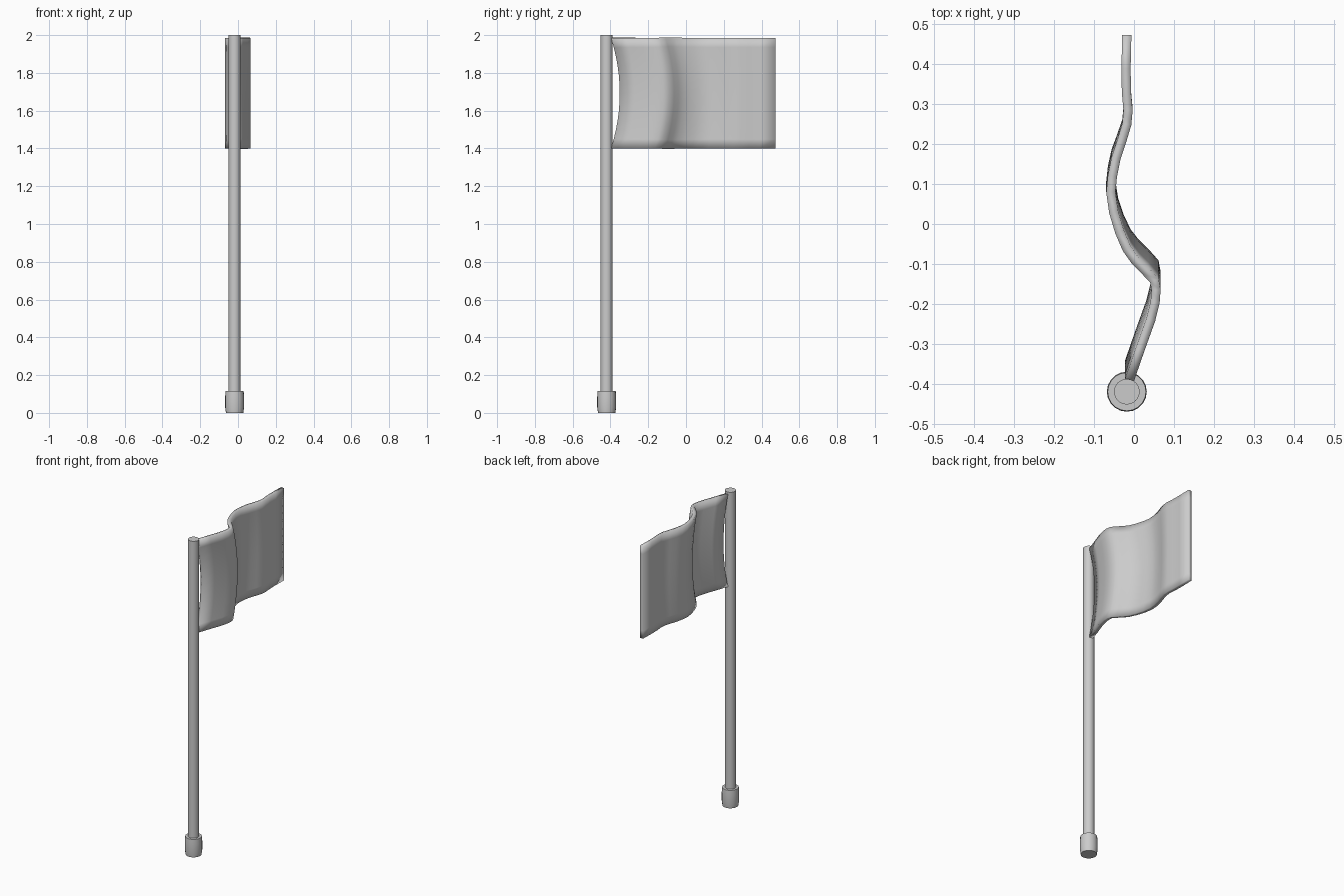
import bpy, bmesh, math

if "Cube" in bpy.data.objects:
    bpy.data.objects.remove(bpy.data.objects["Cube"])

POLE_X, POLE_Y = -0.018, -0.42


def lathe(name, profile, sides):
    """Closed round part from (radius, z) rings around the pole axis."""
    bm = bmesh.new()
    rings = []
    for r, z in profile:
        rings.append([bm.verts.new((POLE_X + r * math.cos(2 * math.pi * i / sides),
                                    POLE_Y + r * math.sin(2 * math.pi * i / sides), z))
                      for i in range(sides)])
    for a, b in zip(rings, rings[1:]):
        for i in range(sides):
            j = (i + 1) % sides
            bm.faces.new((a[i], a[j], b[j], b[i]))
    bm.faces.new(rings[0][::-1])
    bm.faces.new(rings[-1])
    return finish(name, bm)


def finish(name, bm):
    bmesh.ops.recalc_face_normals(bm, faces=bm.faces)
    mesh = bpy.data.meshes.new(name)
    bm.to_mesh(mesh)
    bm.free()
    ob = bpy.data.objects.new(name, mesh)
    bpy.context.collection.objects.link(ob)
    bpy.ops.object.select_all(action='DESELECT')
    ob.select_set(True)
    bpy.context.view_layer.objects.active = ob
    bpy.ops.object.shade_smooth_by_angle(angle=math.radians(35))
    return ob


# Pole and its slightly barrelled foot socket
lathe("pole", [(0.032, 0.05), (0.032, 2.0)], 24)
lathe("pole_foot", [(0.046, 0.0), (0.05, 0.03), (0.05, 0.085), (0.048, 0.115)], 20)

# Flag: wavy path seen from above, bowed along y at mid height near the pole
wave = [(-0.012, -0.393), (0.015, -0.315), (0.042, -0.24), (0.053, -0.195),
        (0.055, -0.165), (0.051, -0.142), (0.028, -0.117), (0.004, -0.093),
        (-0.018, -0.062), (-0.036, -0.02), (-0.051, 0.03), (-0.058, 0.08),
        (-0.054, 0.12), (-0.045, 0.165), (-0.03, 0.21), (-0.018, 0.25),
        (-0.015, 0.285), (-0.019, 0.33), (-0.02, 0.39), (-0.018, 0.473)]
Z0, Z1, ROWS = 1.40, 1.985, 12
bm = bmesh.new()
grid = []
for x, y in wave:
    fade = min(1.0, max(0.0, (0.35 - y) / 0.45))
    column = []
    for k in range(ROWS + 1):
        t = 2 * k / ROWS - 1
        bow = 0.046 * fade * (1 - t * t)
        column.append(bm.verts.new((x, y + bow, Z0 + (Z1 - Z0) * k / ROWS)))
    grid.append(column)
for a, b in zip(grid, grid[1:]):
    for k in range(ROWS):
        bm.faces.new((a[k], b[k], b[k + 1], a[k + 1]))
flag = finish("flag", bm)
cloth = flag.modifiers.new("thickness", 'SOLIDIFY')
cloth.thickness = 0.023
cloth.offset = 0
